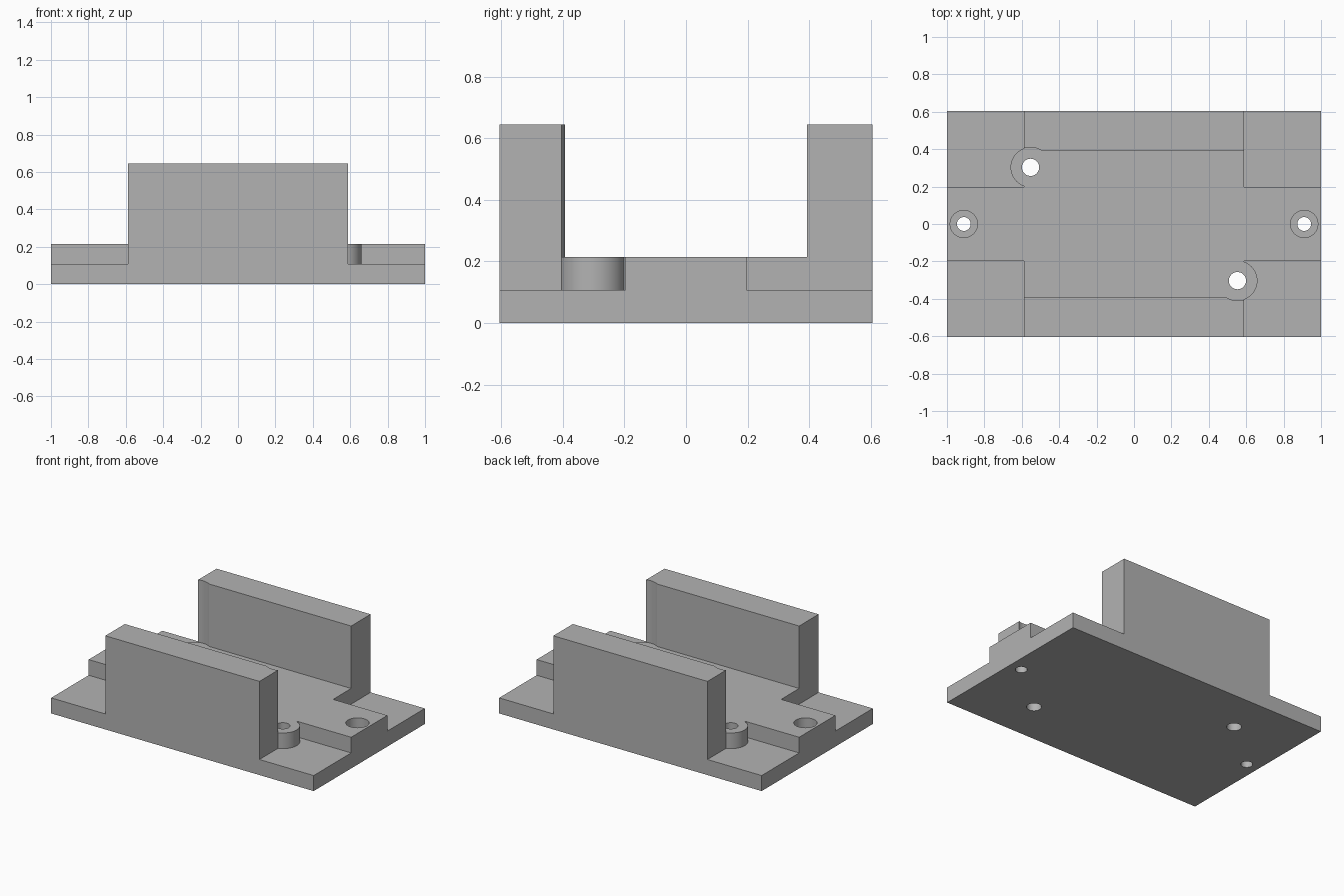
import bpy
import math

if "Cube" in bpy.data.objects:
    bpy.data.objects.remove(bpy.data.objects["Cube"], do_unlink=True)

# Key dimensions
HALF_X, HALF_Y = 1.0, 0.605
PLATE, FLOOR, TOP = 0.107, 0.215, 0.645
WALL_X, WALL_IN = 0.587, 0.393
RAIL_Y = 0.197
BOSS_X, BOSS_Y, BOSS_R = 0.553, 0.303, 0.107
BOLT_X = 0.91

grey = bpy.data.materials.new("plain_grey")
grey.use_nodes = True
colour = (0.45, 0.45, 0.45, 1)
grey.diffuse_color = colour
grey.node_tree.nodes["Principled BSDF"].inputs["Base Color"].default_value = colour


def box(name, x0, x1, y0, y1, z0, z1):
    bpy.ops.mesh.primitive_cube_add(
        size=1, location=((x0 + x1) / 2, (y0 + y1) / 2, (z0 + z1) / 2))
    ob = bpy.context.object
    ob.name = name
    ob.scale = (x1 - x0, y1 - y0, z1 - z0)
    bpy.ops.object.transform_apply(location=True, rotation=True, scale=True)
    ob.data.materials.append(grey)
    return ob


def cylinder(name, x, y, r, z0, z1):
    bpy.ops.mesh.primitive_cylinder_add(
        vertices=64, radius=r, depth=z1 - z0, location=(x, y, (z0 + z1) / 2))
    ob = bpy.context.object
    ob.name = name
    ob.data.materials.append(grey)
    return ob


def combine(target, tool, operation):
    mod = target.modifiers.new(operation.lower(), "BOOLEAN")
    mod.operation = operation
    mod.solver = "EXACT"
    mod.object = tool
    bpy.context.view_layer.objects.active = target
    bpy.ops.object.modifier_apply(modifier=mod.name)
    bpy.data.objects.remove(tool, do_unlink=True)


# Base plate, lengthwise rail and raised floor
bracket = box("mounting_bracket", -HALF_X, HALF_X, -HALF_Y, HALF_Y, 0, PLATE)
combine(bracket, box("rail", -HALF_X, HALF_X, -RAIL_Y, RAIL_Y, 0, FLOOR), "UNION")
combine(bracket, box("floor", -WALL_X, WALL_X, -HALF_Y, HALF_Y, 0, FLOOR), "UNION")

# Side walls
for s in (-1, 1):
    y0, y1 = sorted((s * WALL_IN, s * HALF_Y))
    combine(bracket, box("wall", -WALL_X, WALL_X, y0, y1, 0, TOP), "UNION")

# Diagonal screw bosses, with clearance above and a through hole
for s in (-1, 1):
    x, y = s * BOSS_X, -s * BOSS_Y
    combine(bracket, cylinder("boss", x, y, BOSS_R, 0, FLOOR), "UNION")
    combine(bracket, cylinder("clearance", x, y, BOSS_R, FLOOR, 1), "DIFFERENCE")
    combine(bracket, cylinder("screw_hole", x, y, 0.046, -0.1, 1), "DIFFERENCE")

# Counterbored bolt holes at the rail ends
for s in (-1, 1):
    combine(bracket, cylinder("bolt_hole", s * BOLT_X, 0, 0.037, -0.1, 1), "DIFFERENCE")
    combine(bracket, cylinder("counterbore", s * BOLT_X, 0, 0.073, PLATE, 1), "DIFFERENCE")

bpy.ops.object.select_all(action="DESELECT")
bracket.select_set(True)
bpy.context.view_layer.objects.active = bracket
bpy.ops.object.shade_smooth_by_angle(angle=math.radians(30))
